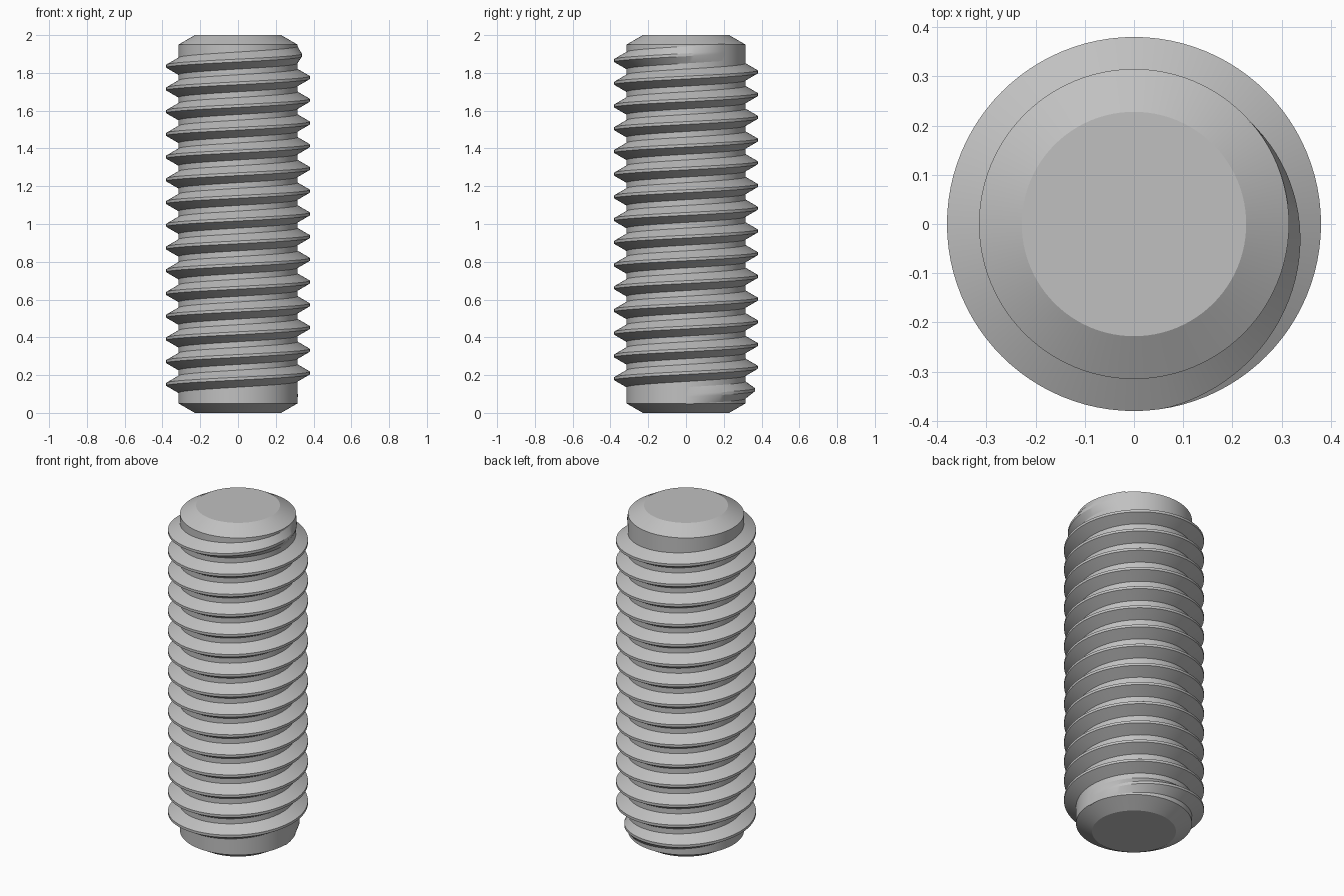
import bpy, bmesh, math

cube = bpy.data.objects.get("Cube")
if cube:
    bpy.data.objects.remove(cube, do_unlink=True)

SEGMENTS = 96            # facets per turn, shared by rod and thread
ROOT, CREST = 0.315, 0.38
PITCH = 0.1203
LENGTH = 2.0
CHAMFER_R, CHAMFER_H = 0.228, 0.05
FADE = math.radians(120)  # angle over which each thread end runs out

steel = bpy.data.materials.new("steel_grey")
steel.use_nodes = True
GREY = (0.53, 0.53, 0.53, 1)
steel.diffuse_color = GREY
steel.node_tree.nodes["Principled BSDF"].inputs["Base Color"].default_value = GREY


def finish(name, bm):
    bmesh.ops.recalc_face_normals(bm, faces=bm.faces)
    mesh = bpy.data.meshes.new(name)
    bm.to_mesh(mesh)
    bm.free()
    mesh.materials.append(steel)
    obj = bpy.data.objects.new(name, mesh)
    bpy.context.collection.objects.link(obj)
    bpy.ops.object.select_all(action='DESELECT')
    obj.select_set(True)
    bpy.context.view_layer.objects.active = obj
    bpy.ops.object.shade_smooth_by_angle(angle=math.radians(25))
    return obj


def ring_point(bm, r, angle, z):
    return bm.verts.new((r * math.cos(angle), r * math.sin(angle), z))


# Rod core with a chamfer at each end
bm = bmesh.new()
profile = [(CHAMFER_R, 0), (ROOT, CHAMFER_H),
           (ROOT, LENGTH - CHAMFER_H), (CHAMFER_R, LENGTH)]
rings = [[ring_point(bm, r, math.tau * i / SEGMENTS, z) for i in range(SEGMENTS)]
         for r, z in profile]
for low, high in zip(rings, rings[1:]):
    for i in range(SEGMENTS):
        j = (i + 1) % SEGMENTS
        bm.faces.new((low[i], low[j], high[j], high[i]))
bm.faces.new(rings[0])
bm.faces.new(rings[-1])
finish("rod_core", bm)

# Right-hand thread: trapezoid tooth swept up a helix, fading at both ends
bm = bmesh.new()
total = math.tau * 15 + math.radians(40)
z_start = (LENGTH - PITCH * total / math.tau) / 2
crest_half = PITCH / 16
root_half = PITCH * 3 / 8
steps = round(total / math.tau * SEGMENTS)
sections = []
for i in range(steps + 1):
    angle = math.tau * i / SEGMENTS
    fade = max(0, min(1, angle / FADE, (total - angle) / FADE))
    tip = ROOT + (CREST - ROOT) * fade
    z = z_start + PITCH * angle / math.tau
    tooth = [(ROOT - 0.02, -root_half), (ROOT, -root_half), (tip, -crest_half),
             (tip, crest_half), (ROOT, root_half), (ROOT - 0.02, root_half)]
    sections.append([ring_point(bm, r, angle, z + dz) for r, dz in tooth])
for a, b in zip(sections, sections[1:]):
    for k in range(len(a)):
        n = (k + 1) % len(a)
        bm.faces.new((a[k], b[k], b[n], a[n]))
bm.faces.new(sections[0])
bm.faces.new(sections[-1])
finish("helical_thread", bm)
